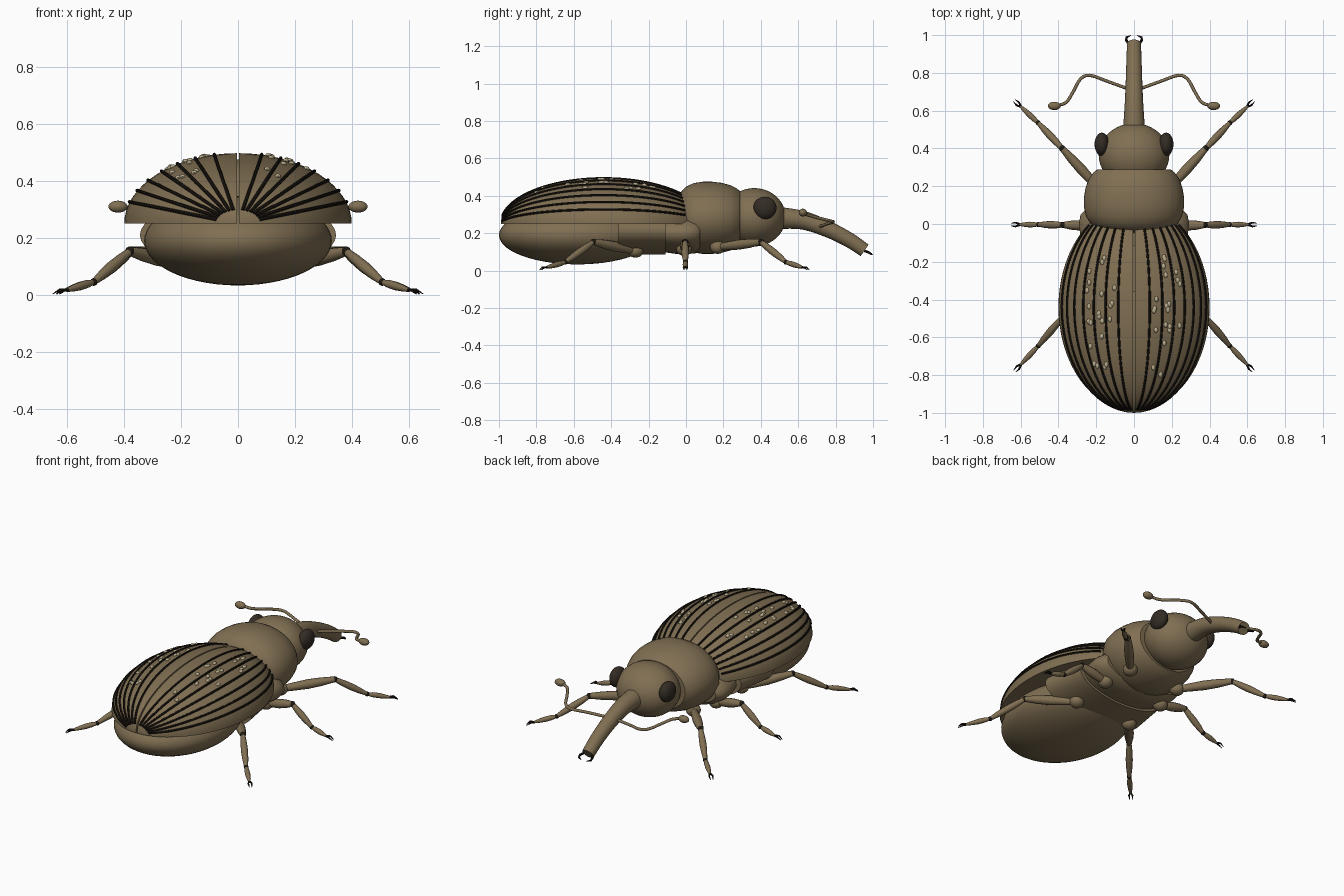
import bpy, bmesh, math, random
from mathutils import Vector, Matrix

if "Cube" in bpy.data.objects:
    bpy.data.objects.remove(bpy.data.objects["Cube"])

random.seed(7)


def material(name, rgb):
    m = bpy.data.materials.new(name)
    m.diffuse_color = (*rgb, 1)
    m.use_nodes = True
    m.node_tree.nodes["Principled BSDF"].inputs["Base Color"].default_value = m.diffuse_color
    return m


BROWN = material("shell brown", (0.215, 0.158, 0.085))
EYE = material("eye dark brown", (0.034, 0.025, 0.018))
DARK = material("groove black", (0.012, 0.009, 0.006))
PALE = material("bump tan", (0.48, 0.41, 0.26))


def finish(bm, name, mat):
    bmesh.ops.recalc_face_normals(bm, faces=bm.faces)
    me = bpy.data.meshes.new(name)
    bm.to_mesh(me)
    bm.free()
    me.materials.append(mat)
    ob = bpy.data.objects.new(name, me)
    bpy.context.collection.objects.link(ob)
    return ob


def ellipsoid(name, centre, radii, mat, u=32, v=20):
    bm = bmesh.new()
    bmesh.ops.create_uvsphere(
        bm, u_segments=u, v_segments=v, radius=1,
        matrix=Matrix.Translation(centre) @ Matrix.Diagonal((*radii, 1)))
    return finish(bm, name, mat)


def skin(bm, rings):
    """Join rings of vertices into a closed, capped skin."""
    n = len(rings[0])
    for a, b in zip(rings, rings[1:]):
        for i in range(n):
            j = (i + 1) % n
            bm.faces.new((a[i], a[j], b[j], b[i]))
    bm.faces.new(rings[0])
    bm.faces.new(rings[-1])


def barrel(name, sections, mat, n=40):
    """Oval sections along y: (y, half width, half height, centre z)."""
    bm = bmesh.new()
    rings = []
    for y, rx, rz, cz in sections:
        angs = [math.tau * i / n for i in range(n)]
        rings.append([bm.verts.new((rx * math.cos(a), y, cz + rz * math.sin(a)))
                      for a in angs])
    skin(bm, rings)
    return finish(bm, name, mat)


def tube(name, pts, radii, mat, n=12):
    """Round tube through points with a radius at each point."""
    bm = bmesh.new()
    pts = [Vector(p) for p in pts]
    rings = []
    for i, p in enumerate(pts):
        d = (pts[min(i + 1, len(pts) - 1)] - pts[max(i - 1, 0)]).normalized()
        side = d.cross(Vector((0, 0, 1))).normalized()
        up = side.cross(d)
        rings.append([bm.verts.new(p + radii[i] * (side * math.cos(a) + up * math.sin(a)))
                      for a in (math.tau * k / n for k in range(n))])
    skin(bm, rings)
    return finish(bm, name, mat)


def smooth_path(pts, steps=5):
    """Catmull-Rom interpolation of tuples of any length."""
    p = [pts[0]] + pts + [pts[-1]]
    out = []
    for i in range(1, len(p) - 2):
        for k in range(steps):
            t = k / steps
            out.append(tuple(
                0.5 * (2 * b + (c - a) * t + (2 * a - 5 * b + 4 * c - d) * t * t
                       + (3 * b - a - 3 * c + d) * t ** 3)
                for a, b, c, d in zip(p[i - 1], p[i], p[i + 1], p[i + 2])))
    return out + [pts[-1]]


# Abdomen and the two body rings beneath the wing cases
ellipsoid("abdomen", (0, -0.58, 0.19), (0.33, 0.42, 0.157), BROWN, 48, 28)
barrel("rear_thorax", [(-0.36, 0.345, 0.125, 0.21), (-0.11, 0.3, 0.125, 0.21)], BROWN)
barrel("middle_thorax", [(-0.13, 0.26, 0.1, 0.2), (-0.06, 0.284, 0.11, 0.2),
                         (0.0, 0.292, 0.112, 0.2), (0.05, 0.283, 0.108, 0.2),
                         (0.075, 0.255, 0.09, 0.2)], BROWN)

# Front thorax shield: a swollen barrel with rounded ends
shield = []
for y, f in [(-0.047, 0.25), (-0.042, 0.5), (-0.03, 0.7), (0.0, 0.86), (0.04, 0.96),
             (0.09, 1.0), (0.14, 1.0), (0.19, 0.97), (0.24, 0.9), (0.27, 0.82), (0.288, 0.74)]:
    shield.append((y, 0.265 * f, 0.193 * f, 0.282))
barrel("front_thorax", shield, BROWN, 48)

# Head and snout
ellipsoid("head", (0, 0.365, 0.285), (0.187, 0.168, 0.156), BROWN, 40, 24)
snout = smooth_path([(0, 0.48, 0.282, 0.06), (0, 0.62, 0.27, 0.05),
                     (0, 0.75, 0.225, 0.044), (0, 0.87, 0.165, 0.04),
                     (0, 0.955, 0.108, 0.037)])
tube("snout", [p[:3] for p in snout], [p[3] for p in snout], BROWN, 24)

# Wing case dome: centre and radii shared by cases, grooves and bumps
C = Vector((0, -0.44, 0.25))
R = Vector((0.4, 0.55, 0.248))


def on_dome(s, angle, phi, lift=0.0):
    """Point on the dome: angle from the top, phi from the rear tip."""
    r = math.sin(phi)
    n = Vector((s * r * math.sin(angle), -math.cos(phi), r * math.cos(angle)))
    return C + Vector((n.x * R.x, n.y * R.y, n.z * R.z)) * (1 + lift)


for s, side in ((1, "right"), (-1, "left")):
    # Wing case: quarter of an ellipsoid with a narrow gap at the seam
    bm = bmesh.new()
    bmesh.ops.create_uvsphere(
        bm, u_segments=64, v_segments=36, radius=1,
        matrix=Matrix.Translation(C) @ Matrix.Diagonal((*R, 1))
        @ Matrix.Rotation(math.pi / 2, 4, 'X'))
    for co, no in ((C, (0, 0, 1)), ((s * 0.004, 0, 0), (s, 0, 0))):
        cut = bmesh.ops.bisect_plane(bm, geom=bm.verts[:] + bm.edges[:] + bm.faces[:],
                                     dist=1e-6, plane_co=co, plane_no=no, clear_inner=True)
        bmesh.ops.holes_fill(bm, edges=[e for e in bm.edges if e.is_boundary], sides=0)
    finish(bm, side + "_wing_case", BROWN)

    # Dark grooves along the wing case
    for k in range(7):
        a = math.radians(12 + 10 * k)
        lo, hi = math.asin(0.2), math.pi - math.asin(0.62)
        path = [on_dome(s, a, lo + (hi - lo) * i / 28, 0.004) for i in range(29)]
        tube(f"{side}_groove_{k + 1}", path, [0.0062] * 29, DARK, 8)

    # Pale bumps scattered between the grooves
    for k in range(22):
        a = math.radians(random.choice((17, 27, 27, 37, 37)) + random.uniform(-2, 2))
        y = random.uniform(-0.85, -0.12)
        p = on_dome(s, a, math.acos((C.y - y) / R.y))
        ellipsoid(f"{side}_bump_{k + 1}", p, (0.011, 0.016, 0.009), PALE, 10, 6)

    # Eye
    ellipsoid(side + "_eye", (s * 0.17, 0.422, 0.335), (0.039, 0.062, 0.06), EYE, 24, 16)

    # Elbowed antenna with a club at the end
    feeler = smooth_path([(s * x, y, z) for x, y, z in (
        (0.03, 0.715, 0.235), (0.14, 0.755, 0.25), (0.235, 0.787, 0.26), (0.285, 0.765, 0.267),
        (0.325, 0.695, 0.285), (0.36, 0.643, 0.3), (0.41, 0.627, 0.31))])
    tube(side + "_antenna", feeler, [0.0085] * len(feeler), BROWN, 10)
    ellipsoid(side + "_antenna_club", (s * 0.422, 0.625, 0.31), (0.034, 0.022, 0.021), BROWN, 18, 12)

    # Jaw hooks at the snout tip
    tube(side + "_jaw", [(s * 0.03, 0.955, 0.105), (s * 0.042, 0.975, 0.098),
                         (s * 0.04, 0.988, 0.09), (s * 0.018, 0.998, 0.084)],
         [0.007, 0.007, 0.006, 0.002], DARK, 8)

    # Legs: hip, knee, ankle, toe
    legs = {
        "front": ((0.17, 0.17, 0.125), (0.38, 0.4, 0.153), (0.507, 0.535, 0.045), (0.6, 0.622, 0.017)),
        "middle": ((0.2, -0.01, 0.115), (0.375, -0.005, 0.153), (0.507, -0.003, 0.045), (0.605, -0.003, 0.017)),
        "hind": ((0.19, -0.27, 0.105), (0.38, -0.495, 0.153), (0.507, -0.645, 0.045), (0.6, -0.745, 0.017)),
    }
    for leg, joints in legs.items():
        hip, knee, ankle, toe = [Vector((s * x, y, z)) for x, y, z in joints]
        name = f"{side}_{leg}"
        ellipsoid(name + "_hip", hip, (0.042, 0.042, 0.036), BROWN, 16, 10)
        for part, a, b, radii in (
                ("thigh", hip, knee, (0.018, 0.023, 0.027, 0.024, 0.016)),
                ("shin", knee, ankle, (0.013, 0.018, 0.02, 0.017, 0.011)),
                ("foot", ankle, toe, (0.009, 0.014, 0.015, 0.012, 0.007))):
            tube(f"{name}_{part}", [a.lerp(b, t / 4) for t in range(5)], radii, BROWN)
        ellipsoid(name + "_knee", knee, (0.017,) * 3, DARK, 12, 8)
        ellipsoid(name + "_ankle", ankle, (0.0135,) * 3, DARK, 12, 8)
        # Pair of claws
        d = Vector((toe.x - ankle.x, toe.y - ankle.y, 0)).normalized()
        w = Vector((-d.y, d.x, 0))
        for c in (-1, 1):
            tube(f"{name}_claw_{'a' if c < 0 else 'b'}",
                 [toe - d * 0.006, toe + d * 0.022 + w * c * 0.01 + Vector((0, 0, 0.001)),
                  toe + d * 0.046 + w * c * 0.007 - Vector((0, 0, 0.014))],
                 [0.006, 0.005, 0.0015], DARK, 6)

# Smooth surfaces, keeping rims sharp
bpy.ops.object.select_all(action='DESELECT')
for ob in bpy.context.scene.objects:
    ob.select_set(True)
    bpy.context.view_layer.objects.active = ob
bpy.ops.object.shade_smooth_by_angle(angle=math.radians(40))
